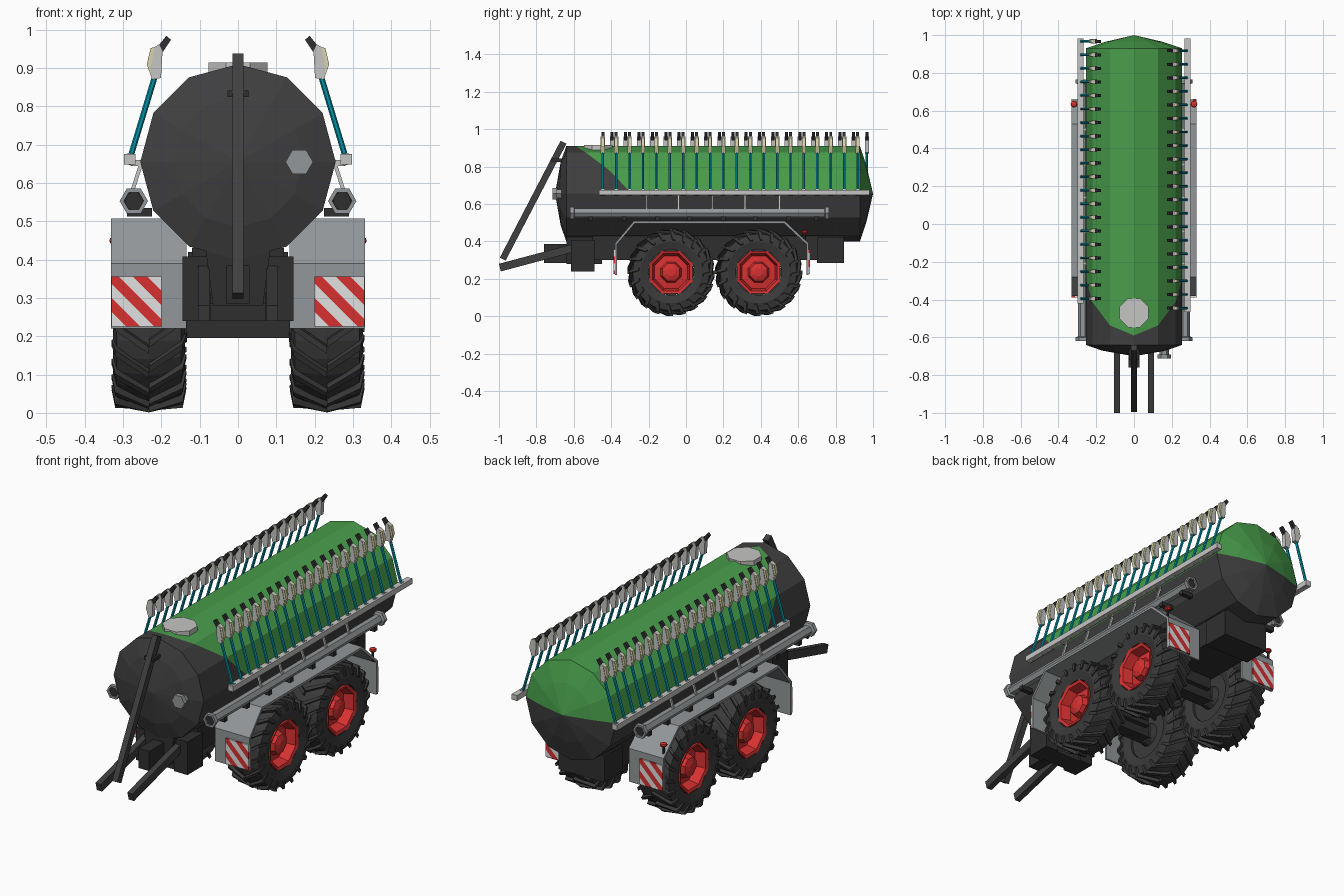
import bpy, bmesh, math
from mathutils import Vector

if "Cube" in bpy.data.objects:
    bpy.data.objects.remove(bpy.data.objects["Cube"])

COL = {"dark_grey": (.05, .05, .052), "black": (.028, .028, .03), "tyre": (.042, .042, .042),
       "green": (.065, .34, .07), "teal": (0, .30, .40), "light_grey": (.56, .56, .55),
       "mid_grey": (.29, .31, .32), "red": (.68, .03, .03), "white": (.75, .75, .75),
       "cream": (.70, .66, .40)}
MAT = {}
for k, c in COL.items():
    MAT[k] = bpy.data.materials.new(k)
    MAT[k].diffuse_color = (*c, 1)


def finish(bm, name, *mats):
    bmesh.ops.remove_doubles(bm, verts=bm.verts, dist=1e-5)
    bmesh.ops.recalc_face_normals(bm, faces=bm.faces)
    me = bpy.data.meshes.new(name)
    bm.to_mesh(me)
    bm.free()
    for m in mats:
        me.materials.append(MAT[m])
    ob = bpy.data.objects.new(name, me)
    bpy.context.collection.objects.link(ob)
    return ob


def loft(bm, rings, mi=0, closed=False, caps=True):
    """Skin a list of equal-length point rings."""
    vs = [[bm.verts.new(p) for p in r] for r in rings]
    n, m = len(vs[0]), len(vs)
    for i in range(m if closed else m - 1):
        for k in range(n):
            a, b = vs[i], vs[(i + 1) % m]
            bm.faces.new((a[k], a[(k + 1) % n], b[(k + 1) % n], b[k])).material_index = mi
    if caps and not closed:
        for r in (vs[0], vs[-1]):
            bm.faces.new(r).material_index = mi


def lathe(bm, p, d, prof, n, mi=0, closed=False, phase=0):
    """Revolve (t, r) profile about the axis d through p."""
    q = Vector(d).to_track_quat('Z', 'Y')
    ang = [2 * math.pi * (k + phase) / n for k in range(n)]
    loft(bm, [[Vector(p) + q @ Vector((max(r, 1e-7) * math.cos(a), max(r, 1e-7) * math.sin(a), t))
               for a in ang] for t, r in prof], mi, closed)


def rod(bm, p, q, r, n=6, mi=0):
    d = Vector(q) - Vector(p)
    lathe(bm, p, d, [(0, r), (d.length, r)], n, mi, phase=.5)


def box(bm, lo, hi, mi=0):
    (a, b, c), (d, e, f) = lo, hi
    loft(bm, [[(a, b, z), (d, b, z), (d, e, z), (a, e, z)] for z in (c, f)], mi)


def prism(bm, pts, x0, x1, mi=0):
    """Extrude a (y, z) outline along x."""
    loft(bm, [[(x, y, z) for y, z in pts] for x in (x0, x1)], mi)


def bar(bm, x, p, q, w, h, mi=0):
    """Straight bar in a y-z plane."""
    d = (Vector(q) - Vector(p)).normalized()
    n = Vector((-d.y, d.x)) * h / 2
    p, q = Vector(p), Vector(q)
    prism(bm, [p + n, q + n, q - n, p - n], x - w / 2, x + w / 2, mi)


# tank: twelve-sided, with a curved colour break near the front
ZC = .655
def front_edge(s):
    return -.29 - .19 * max(s, 0) - .11 * max(s, 0) ** 2

bm = bmesh.new()
rings = []
for y, r in [(-.70, 1e-7), (-.67, .17), (-.64, .255), (None, .255), (.93, .255), (.965, .15), (1, 1e-7)]:
    rings.append([(r * math.cos(k * math.pi / 6),
                   front_edge(math.sin(k * math.pi / 6)) if y is None else y,
                   ZC + r * math.sin(k * math.pi / 6)) for k in range(12)])
loft(bm, rings[:4], 0, caps=False)
loft(bm, rings[3:], 1, caps=False)
for f in bm.faces:
    if f.calc_center_median().z < ZC:
        f.material_index = 0
finish(bm, "tank", "dark_grey", "green")

bm = bmesh.new()
lathe(bm, (0, -.47, .87), (0, 0, 1), [(0, .083), (.045, .083)], 8, phase=.5)
finish(bm, "top_hatch", "light_grey")

bm = bmesh.new()
lathe(bm, (.16, -.64, .655), (0, -1, 0), [(0, .026), (.05, .026), (.05, .036), (.073, .036)], 6)
finish(bm, "front_port", "mid_grey")

# chassis, axles, front boxes
bm = bmesh.new()
box(bm, (-.12, -.5, .3), (.12, .845, .43))
box(bm, (-.13, .70, .285), (.13, .845, .42))
box(bm, (-.145, -.615, .24), (-.07, -.49, .408))
box(bm, (.07, -.615, .24), (.145, -.49, .408))
box(bm, (-.145, -.6, .24), (.145, -.5, .285))
loft(bm, [[(-w, -.64, z), (w, -.64, z), (w, -.45, z), (-w, -.45, z)] for w, z in ((.065, .28), (.085, .43))])
box(bm, (-.03, -.76, .285), (.03, -.6, .385))
box(bm, (-.027, -.72, .825), (.027, -.66, .842))
for y in (-.08, .388):
    box(bm, (-.15, y - .035, .195), (.15, y + .035, .26))
    box(bm, (-.11, y - .06, .24), (.11, y + .06, .32))
finish(bm, "chassis", "black")

# drawbar arms and the long centre arm
bm = bmesh.new()
for x in (-.09, .09):
    bar(bm, x, (-.995, .26), (-.6, .365), .03, .042)
bar(bm, 0, (-.98, .305), (-.655, .93), .03, .035)
finish(bm, "drawbar_arms", "dark_grey")

# wheels
CZ, CX = .235, .2325
for side, s in (("left", -1), ("right", 1)):
    for pos, cy in (("front", -.08), ("rear", .388)):
        c = (s * CX, cy, CZ)
        bm = bmesh.new()
        lathe(bm, c, (s, 0, 0), [(-.082, .122), (-.094, .165), (-.084, .205), (0, .219),
                                 (.084, .205), (.094, .165), (.082, .122)], 28, closed=True)
        # chevron lugs sweeping back from the crown and over the shoulder
        for i in range(20):
            for e in (-1, 1):
                a0 = 2 * math.pi * (i + (.25 if e > 0 else 0)) / 20
                path = []
                for t, r, h, da in ((0, .21, .234, 0), (.088, .195, .222, .26), (.0975, .165, .175, .33)):
                    ring = []
                    for rr, w in ((r, -.05), (h, -.04), (h, .04), (r, .05)):
                        a = a0 + da + w
                        tt = t - .012 if rr == r and t > .05 else t
                        ring.append((c[0] + e * tt, cy - rr * math.cos(a), CZ + rr * math.sin(a)))
                    path.append(ring)
                loft(bm, path)
        lathe(bm, c, (-s, 0, 0), [(.03, .125), (.07, .125), (.07, .06), (.1, .05)], 12)
        finish(bm, f"{pos}_{side}_tyre", "tyre")
        bm = bmesh.new()
        lathe(bm, c, (s, 0, 0), [(-.03, 0), (-.03, .124), (.085, .124), (.08, .108), (.03, .095),
                                 (.035, .06), (.065, .05), (.075, .022), (.075, 0)], 8, phase=.5)
        finish(bm, f"{pos}_{side}_rim", "red")

# fenders: bent sheet over both wheels
outer = [(-.38, .22), (-.38, .39), (-.28, .508), (.53, .508), (.655, .39), (.655, .22)]
inner = [(-.368, .22), (-.368, .385), (-.274, .496), (.524, .496), (.643, .385), (.643, .22)]
STRUTS = (-.21, -.04, .14, .315, .5)
for side, s in (("left", -1), ("right", 1)):
    bm = bmesh.new()
    for i in range(5):
        prism(bm, [outer[i], outer[i + 1], inner[i + 1], inner[i]], s * .135, s * .332)
    finish(bm, f"{side}_fender", "mid_grey")

    # striped warning plates, cut by diagonals
    for pos, y, d in (("front", -.384, 1), ("rear", .659, -1)):
        bm = bmesh.new()
        x0, x1 = sorted((s * .2, s * .33))
        box(bm, (x0, y - .004, .226), (x1, y + .004, .356))
        w = .037
        base = d * (x0 + x1) / 2 + .291 - w / 2
        for k in range(-4, 6):
            bmesh.ops.bisect_plane(bm, geom=bm.verts[:] + bm.edges[:] + bm.faces[:],
                                   plane_co=(0, 0, base + k * w), plane_no=(d, 0, 1))
        for f in bm.faces:
            m = f.calc_center_median()
            f.material_index = math.floor((d * m.x + m.z - base) / w) % 2
        finish(bm, f"{pos}_{side}_warning_plate", "red", "white")

    # tail lamp on a short stem
    bm = bmesh.new()
    rod(bm, (s * .318, .635, .39), (s * .318, .635, .445), .006, 6, 1)
    lathe(bm, (s * .318, .635, .44), (0, 0, 1), [(0, .012), (.007, .018), (.016, .016), (.02, .005)], 8)
    finish(bm, f"{side}_tail_lamp", "red", "black")

    # suction pipe with flanged open ends
    bm = bmesh.new()
    P = (s * .272, 0, .553)
    lathe(bm, P, (0, 1, 0), [(-.55, .018), (-.62, .026), (-.62, .037), (-.6, .037), (-.595, .025),
                             (.74, .025), (.745, .037), (.765, .037), (.765, .026), (.70, .018)], 6)
    finish(bm, f"{side}_pipe", "mid_grey")
    bm = bmesh.new()
    for y in (-.612, .757):
        rod(bm, (P[0], y - .001, P[2]), (P[0], y + .001, P[2]), .027, 6)
    for y in (-.51, -.33, -.15, .02, .2, .37, .55, .7):
        box(bm, (s * .225, y - .012, .512), (s * .29, y + .012, .535))
    finish(bm, f"{side}_pipe_brackets", "black")

    # hose rail and its struts
    bm = bmesh.new()
    y0 = -.465 if s > 0 else -.42
    box(bm, (s * .268, y0, .648), (s * .298, .982, .676))
    for y in STRUTS:
        rod(bm, (s * .25, y, .66), (s * .278, y, .572), .007, 4)
        box(bm, (s * .235, y - .008, .645), (s * .28, y + .008, .66))
    finish(bm, f"{side}_hose_rail", "light_grey")

    # row of hoses: base clip, hose, two-tone head, nozzle
    bm = bmesh.new()
    start = -.445 if s > 0 else -.395
    def plate(pts, y, h, mi):
        loft(bm, [[(s * x, yy, z) for x, z in pts] for yy in (y - h, y + h)], mi)
    for i in range(20):
        y = start + .0717 * i
        plate([(.268, .675), (.288, .679), (.294, .65), (.276, .645)], y, .012, 1)
        rod(bm, (s * .28, y, .67), (s * .217, y, .878), .0075, 6, 0)
        plate([(.201, .874), (.224, .870), (.229, .9), (.217, .955), (.206, .962), (.197, .944)], y, .0115, 1)
        plate([(.224, .870), (.238, .91), (.228, .952), (.217, .955), (.229, .9)], y, .009, 2)
        plate([(.175, .974), (.187, .984), (.219, .945), (.202, .933)], y, .008, 3)
    finish(bm, f"{side}_hoses", "teal", "light_grey", "cream", "black")

for m in bpy.data.materials:
    if m.users and not m.is_grease_pencil:
        m.use_nodes = True
        m.node_tree.nodes["Principled BSDF"].inputs["Base Color"].default_value = m.diffuse_color
